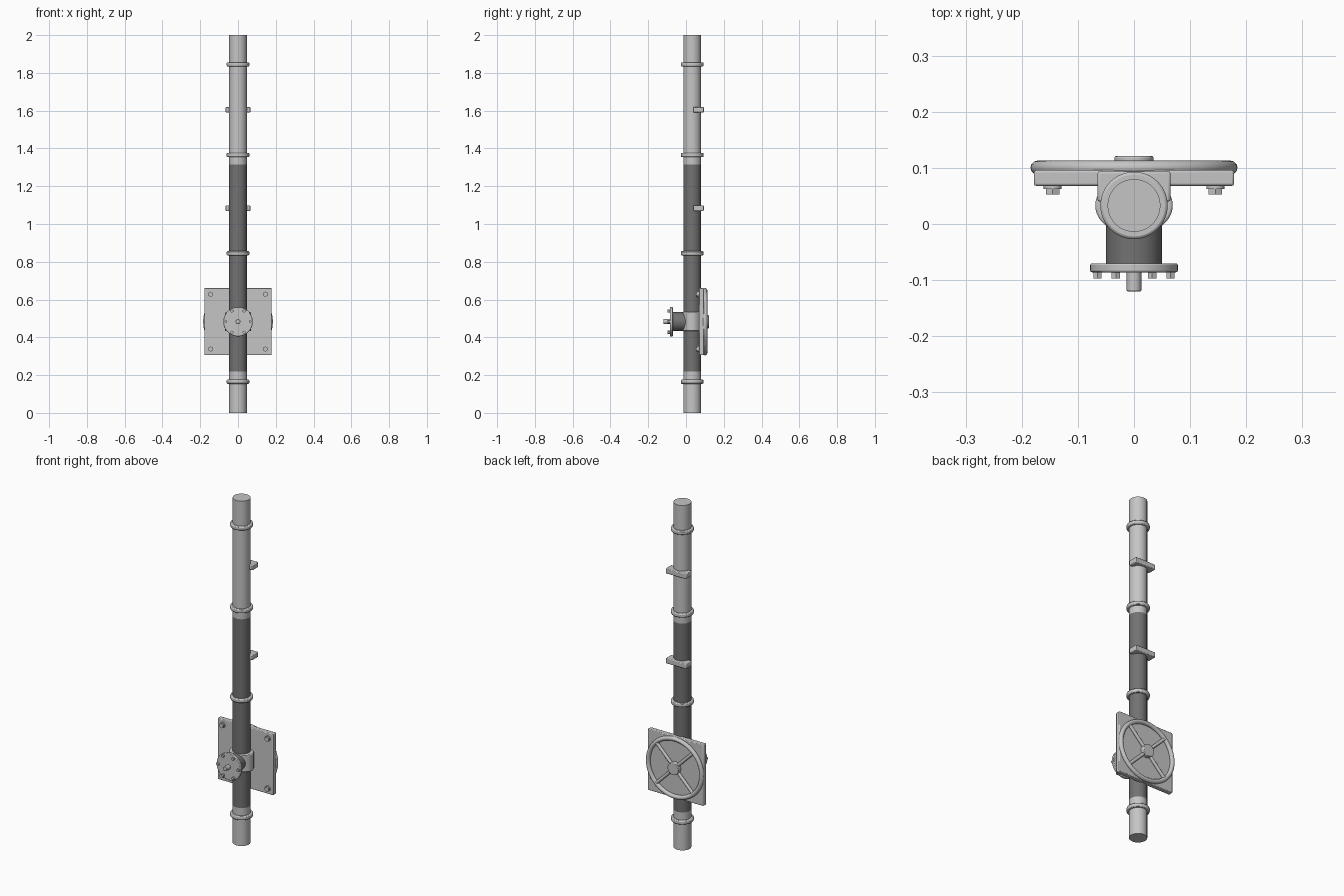
import bpy, math
from mathutils import Vector

if "Cube" in bpy.data.objects:
    bpy.data.objects.remove(bpy.data.objects["Cube"])

CY, CZ = 0.033, 0.483   # pipe axis offset and valve height


def material(name, v):
    m = bpy.data.materials.new(name)
    m.diffuse_color = (v, v, v, 1)
    m.use_nodes = True
    m.node_tree.nodes["Principled BSDF"].inputs["Base Color"].default_value = m.diffuse_color
    return m


LIGHT = material("light grey", 0.56)
DARK = material("dark grey", 0.17)


def finish(name, mat, bevel=0):
    o = bpy.context.object
    o.name = name
    o.data.materials.append(mat)
    bpy.ops.object.transform_apply(location=False, rotation=True, scale=True)
    if bevel:
        b = o.modifiers.new("bevel", 'BEVEL')
        b.width, b.segments, b.limit_method = bevel, 2, 'ANGLE'
    bpy.ops.object.shade_smooth_by_angle(angle=math.radians(35))
    return o


def rod(name, a, b, r, mat, sides=48, bevel=0):
    a, b = Vector(a), Vector(b)
    d = b - a
    bpy.ops.mesh.primitive_cylinder_add(
        vertices=sides, radius=r, depth=d.length, location=(a + b) / 2,
        rotation=d.to_track_quat('Z', 'Y').to_euler())
    return finish(name, mat, bevel)


def box(name, loc, size, mat, bevel=0):
    bpy.ops.mesh.primitive_cube_add(size=1, location=loc)
    bpy.context.object.scale = size
    return finish(name, mat, bevel)


# Upright pipe in three sections
for name, z0, z1, mat in (("lower_pipe", 0, 0.22, LIGHT),
                          ("middle_pipe", 0.22, 1.315, DARK),
                          ("upper_pipe", 1.315, 2, LIGHT)):
    rod(name, (0, CY, z0), (0, CY, z1), 0.047, mat, 64)

# Coupling rings
for z in (0.165, 0.845, 1.365, 1.845):
    rod("coupling_ring", (0, CY, z - 0.011), (0, CY, z + 0.011), 0.06, LIGHT, 64, 0.005)

# Wall brackets behind the pipe
for z in (1.084, 1.605):
    box("bracket", (0, 0.067, z), (0.13, 0.054, 0.03), LIGHT, 0.004)

# Valve body, wider than the pipe
bpy.ops.mesh.primitive_cylinder_add(vertices=64, radius=1, depth=2, location=(0, CY, CZ))
bpy.context.object.scale = (0.069, 0.052, 0.05)
finish("valve_body", LIGHT, 0.004)

# Front neck, flange, flange bolts and stem
rod("neck", (0, CY, CZ), (0, -0.072, CZ), 0.05, DARK)
rod("flange", (0, -0.07, CZ), (0, -0.086, CZ), 0.078, LIGHT, 64, 0.003)
for i in range(6):
    t = i * math.pi / 3
    x, z = 0.065 * math.cos(t), CZ + 0.065 * math.sin(t)
    rod("flange_bolt", (x, -0.085, z), (x, -0.097, z), 0.0085, LIGHT, 6)
rod("stem", (0, -0.085, CZ), (0, -0.12, CZ), 0.013, LIGHT, 24, 0.002)

# Square mounting plate and its bolts
box("mounting_plate", (0, 0.082, CZ), (0.357, 0.028, 0.355), LIGHT, 0.004)
for sx in (-1, 1):
    for sz in (-1, 1):
        x, z = sx * 0.145, CZ + sz * 0.145
        rod("plate_washer", (x, 0.069, z), (x, 0.062, z), 0.016, LIGHT, 24)
        rod("plate_bolt", (x, 0.063, z), (x, 0.053, z), 0.014, LIGHT, 6)

# Hand wheel on the back: rim, spokes and hub
bpy.ops.mesh.primitive_torus_add(
    major_segments=64, minor_segments=12, major_radius=0.172, minor_radius=0.0125,
    location=(0, 0.1005, CZ), rotation=(math.pi / 2, 0, 0))
bpy.context.object.scale = (1, 0.968, 1)
finish("wheel_rim", LIGHT)
for i in range(4):
    t = math.pi / 4 + i * math.pi / 2
    rod("wheel_spoke", (0, 0.103, CZ),
        (0.169 * math.cos(t), 0.103, CZ + 0.169 * math.sin(t)), 0.009, LIGHT, 16)
rod("wheel_hub", (0, 0.09, CZ), (0, 0.121, CZ), 0.035, LIGHT, 48, 0.003)
